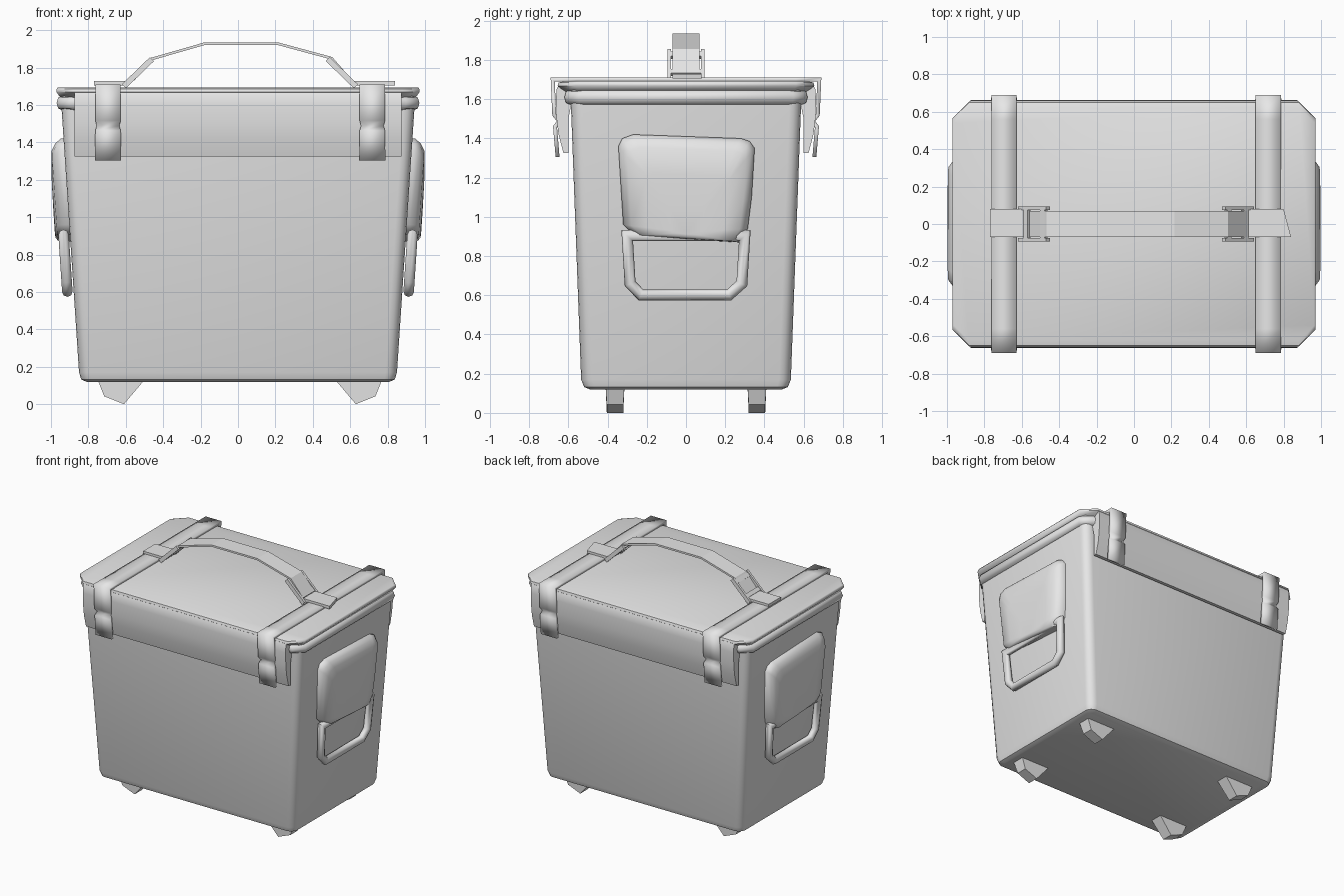
import bpy, bmesh, math
from mathutils import Vector

if "Cube" in bpy.data.objects:
    bpy.data.objects.remove(bpy.data.objects["Cube"], do_unlink=True)

grey = bpy.data.materials.new("plain_grey")
grey.use_nodes = True
grey.diffuse_color = (0.8, 0.8, 0.8, 1)
grey.node_tree.nodes["Principled BSDF"].inputs["Base Color"].default_value = (0.8, 0.8, 0.8, 1)


def finish(name, bm, angle=40):
    bmesh.ops.recalc_face_normals(bm, faces=bm.faces)
    mesh = bpy.data.meshes.new(name)
    bm.to_mesh(mesh)
    bm.free()
    obj = bpy.data.objects.new(name, mesh)
    bpy.context.collection.objects.link(obj)
    mesh.materials.append(grey)
    if angle:
        bpy.ops.object.select_all(action='DESELECT')
        obj.select_set(True)
        bpy.context.view_layer.objects.active = obj
        bpy.ops.object.shade_smooth_by_angle(angle=math.radians(angle))
    return obj


def loft(name, rings, angle=40, closed=False):
    """Skin a list of equal point rings; cap the ends unless closed."""
    bm = bmesh.new()
    vs = [[bm.verts.new(p) for p in r] for r in rings]
    n = len(vs[0])
    pairs = list(zip(vs, vs[1:])) + ([(vs[-1], vs[0])] if closed else [])
    for a, b in pairs:
        for i in range(n):
            j = (i + 1) % n
            bm.faces.new((a[i], a[j], b[j], b[i]))
    if not closed:
        bm.faces.new(vs[0])
        bm.faces.new(vs[-1])
    return finish(name, bm, angle)


def ribbon(name, pts, half, axis, thick, angle=30):
    """Flat band along pts; half gives the half width at each point."""
    bm = bmesh.new()
    rows = [[bm.verts.new(Vector(p) + Vector(axis) * h * s) for s in (-1, 1)]
            for p, h in zip(pts, half)]
    for a, b in zip(rows, rows[1:]):
        bm.faces.new((a[0], a[1], b[1], b[0]))
    obj = finish(name, bm, angle)
    mod = obj.modifiers.new("thickness", 'SOLIDIFY')
    mod.thickness = thick
    mod.offset = 0
    mod.use_even_offset = True
    return obj


def tube(name, pts, radius, cyclic=False, sides=8):
    """Round bar swept along pts lying near one plane, mitred at corners."""
    pts = [Vector(p) for p in pts]
    n = len(pts)
    normal = (pts[1] - pts[0]).cross(pts[2] - pts[1]).normalized()
    rings = []
    for i, p in enumerate(pts):
        d0 = (p - pts[i - 1]).normalized() if cyclic or i else (pts[1] - p).normalized()
        d1 = (pts[(i + 1) % n] - p).normalized() if cyclic or i < n - 1 else d0
        side = normal.cross(d0 + d1).normalized()
        mitre = radius / max(0.5, math.sqrt((1 + d0.dot(d1)) / 2))
        rings.append([p + side * math.cos(t) * mitre + normal * math.sin(t) * radius
                      for t in (math.tau * k / sides for k in range(sides))])
    return loft(name, rings, 50, cyclic)


def rect(hx, hy, r, z, seg=4):
    """Rectangle with rounded corners, or chamfered ones when seg is 1."""
    out = []
    for q, (sx, sy) in enumerate(((1, 1), (-1, 1), (-1, -1), (1, -1))):
        for k in range(seg + 1):
            t = (q + k / seg) * math.pi / 2
            out.append((sx * (hx - r) + r * math.cos(t), sy * (hy - r) + r * math.sin(t), z))
    return out


# tapered body
loft("body", [rect(.81, .49, .04, .12), rect(.838, .52, .055, .132),
              rect(.85, .535, .06, .17), rect(.948, .59, .06, 1.65)])

# rolled rim under the lid
loft("rim", [rect(x, y, .07, z, 1) for x, y, z in
             ((.94, .59, 1.572), (.962, .612, 1.582), (.97, .62, 1.61),
              (.962, .612, 1.638), (.94, .59, 1.65))], 50)

# lid plate with cut corners
loft("lid", [rect(.95, .62, .08, 1.64, 1), rect(.97, .655, .09, 1.668, 1),
             rect(.97, .65, .09, 1.685, 1), rect(.965, .62, .08, 1.692, 1)], 50)

# curved flaps hanging from the lid, front and back
flap = [(.58, 1.69), (.62, 1.69), (.645, 1.68), (.66, 1.65), (.663, 1.6),
        (.66, 1.5), (.65, 1.42), (.625, 1.325), (.6, 1.325), (.6, 1.5), (.58, 1.6)]
for s, side in ((-1, "front"), (1, "back")):
    loft(side + "_flap", [[(x, s * y, z) for y, z in flap] for x in (-.875, .875)])

# straps over the lid, pinched at the latch on each side
half_path = [(.56, 1.7, .068), (.68, 1.7, .068), (.672, 1.52, .068), (.647, 1.488, .06),
             (.668, 1.46, .068), (.655, 1.305, .07)]
path = [(-y, z, h) for y, z, h in reversed(half_path)] + half_path
for cx, side in ((-.695, "right"), (.718, "left")):
    ribbon(side + "_strap", [(cx, y, z) for y, z, h in path],
           [h for y, z, h in path], (1, 0, 0), .02)

# tabs that hold the carrying handle
tabs = {"right": [(-.77, -.07), (-.585, -.07), (-.585, .08), (-.77, .08)],
        "left": [(.61, -.07), (.84, -.07), (.8, .08), (.61, .08)]}
for side, outline in tabs.items():
    loft(side + "_handle_tab", [[(x, y, z) for x, y in outline] for z in (1.705, 1.728)], 0)

# arched carrying handle
arch = [(-.56, 1.735), (-.465, 1.845), (-.18, 1.927), (.215, 1.927), (.5, 1.85), (.6, 1.735)]
ribbon("carry_handle", [(x, 0, z) for x, z in arch], [.07] * len(arch), (0, 1, 0), .014, 0)

# open buckles between tabs and handle
for s, cx, side in ((-1, -.01, "right"), (1, .03, "left")):
    low, high = Vector((cx + s * .6, 0, 1.7)), Vector((cx + s * .45, 0, 1.845))
    for e, end in ((-1, "front"), (1, "back")):
        off = Vector((0, e * .085, 0))
        ribbon(f"{side}_buckle_{end}_plate", [low + off, high + off], [.009] * 2,
               (0, 1, 0), .03, 0)
    for f, bar in ((.25, "lower"), (.85, "upper")):
        p = low.lerp(high, f)
        d = (high - low).normalized() * .016
        ribbon(f"{side}_buckle_{bar}_bar", [p - d, p + d], [.085] * 2, (0, 1, 0), .022, 0)


def wall(z):
    return .85 + (z - .17) * .066


# side pads and drop handles
outline = [(-.345, 1.36), (-.325, 1.4), (-.27, 1.42), (.28, 1.4), (.325, 1.385), (.35, 1.35),
           (.335, 1.1), (.315, .94), (.27, .87), (0, .885), (-.26, .905), (-.32, .96)]
ring_path = [(-.3, .905), (-.285, .66), (-.23, .602), (.22, .602), (.285, .66), (.3, .905)]
for s, side in ((-1, "right"), (1, "left")):
    rings = []
    for off, k in ((-.02, 1), (.015, 1), (.045, .95), (.068, .87), (.078, .6), (.08, .25)):
        ring = []
        for y, z in outline:
            zz = .92 + (z - .92) * k
            ring.append((s * (wall(zz) + off), y * k, zz))
        rings.append(ring)
    loft(side + "_pad", rings, 50)
    tube(side + "_drop_handle", [(s * (wall(z) + .034), y, z) for y, z in ring_path],
         .028, cyclic=True)

# wedge feet
foot = [(.5, .13), (.61, 0), (.715, .042), (.75, .13)]
for sx, side in ((-1, "right"), (1, "left")):
    for sy, end in ((-1, "front"), (1, "back")):
        rings = [[(sx * x + .02 * (sx > 0), sy * (.362 + e * (.048 if z > .1 else .042)), z)
                  for x, z in foot] for e in (-1, 1)]
        loft(f"{end}_{side}_foot", rings, 0)
